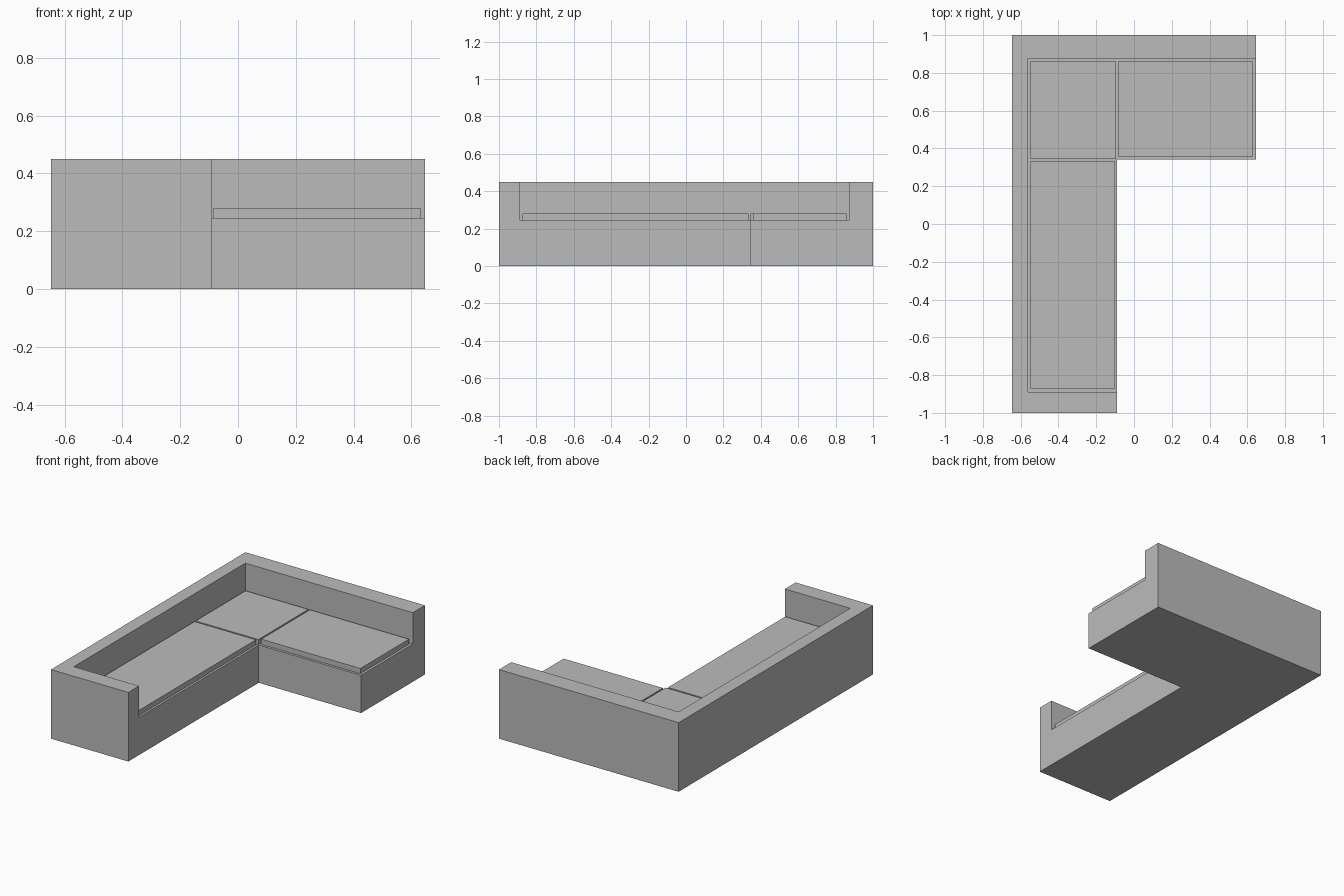
import bpy
import bmesh

default = bpy.data.objects.get("Cube")
if default:
    bpy.data.objects.remove(default, do_unlink=True)

# Single upholstery colour
GREY = (0.5, 0.5, 0.5, 1)
fabric = bpy.data.materials.new("grey fabric")
fabric.use_nodes = True
fabric.diffuse_color = GREY
fabric.node_tree.nodes["Principled BSDF"].inputs["Base Color"].default_value = GREY


def prism(name, outline, bottom, top):
    """Extrude a floor outline upwards into a solid."""
    bm = bmesh.new()
    face = bm.faces.new([bm.verts.new((x, y, bottom)) for x, y in outline])
    extruded = bmesh.ops.extrude_face_region(bm, geom=[face], use_keep_orig=True)
    raised = [v for v in extruded["geom"] if isinstance(v, bmesh.types.BMVert)]
    bmesh.ops.translate(bm, verts=raised, vec=(0, 0, top - bottom))
    bmesh.ops.recalc_face_normals(bm, faces=bm.faces)
    mesh = bpy.data.meshes.new(name)
    bm.to_mesh(mesh)
    bm.free()
    mesh.materials.append(fabric)
    obj = bpy.data.objects.new(name, mesh)
    bpy.context.collection.objects.link(obj)
    return obj


def box(name, x0, x1, y0, y1, bottom, top):
    return prism(name, [(x0, y0), (x1, y0), (x1, y1), (x0, y1)], bottom, top)


SIDE, END = 0.647, 1.0
INNER_X, INNER_Y = -0.09, 0.342
SEAT, CUSHION_TOP, BACK_TOP = 0.246, 0.28, 0.45

# L-shaped body, with the seat recess cut out to leave the back and arm
frame = prism("sofa_frame", [(-SIDE, -END), (INNER_X, -END), (INNER_X, INNER_Y),
                             (SIDE, INNER_Y), (SIDE, END), (-SIDE, END)], 0, BACK_TOP)
cutter = box("seat_recess_cutter", -0.56, 1, -0.89, 0.875, SEAT, 1)
cutter.hide_render = True
recess = frame.modifiers.new("seat recess", 'BOOLEAN')
recess.operation = 'DIFFERENCE'
recess.solver = 'EXACT'
recess.object = cutter
bpy.context.view_layer.objects.active = frame
bpy.ops.object.modifier_apply(modifier=recess.name)
bpy.data.objects.remove(cutter, do_unlink=True)

# Thin seat cushions with narrow gaps between them
box("long_cushion", -0.547, -0.104, -0.873, 0.334, SEAT, CUSHION_TOP)
box("corner_cushion", -0.547, -0.094, 0.344, 0.859, SEAT, CUSHION_TOP)
box("short_cushion", -0.084, 0.631, 0.358, 0.859, SEAT, CUSHION_TOP)
